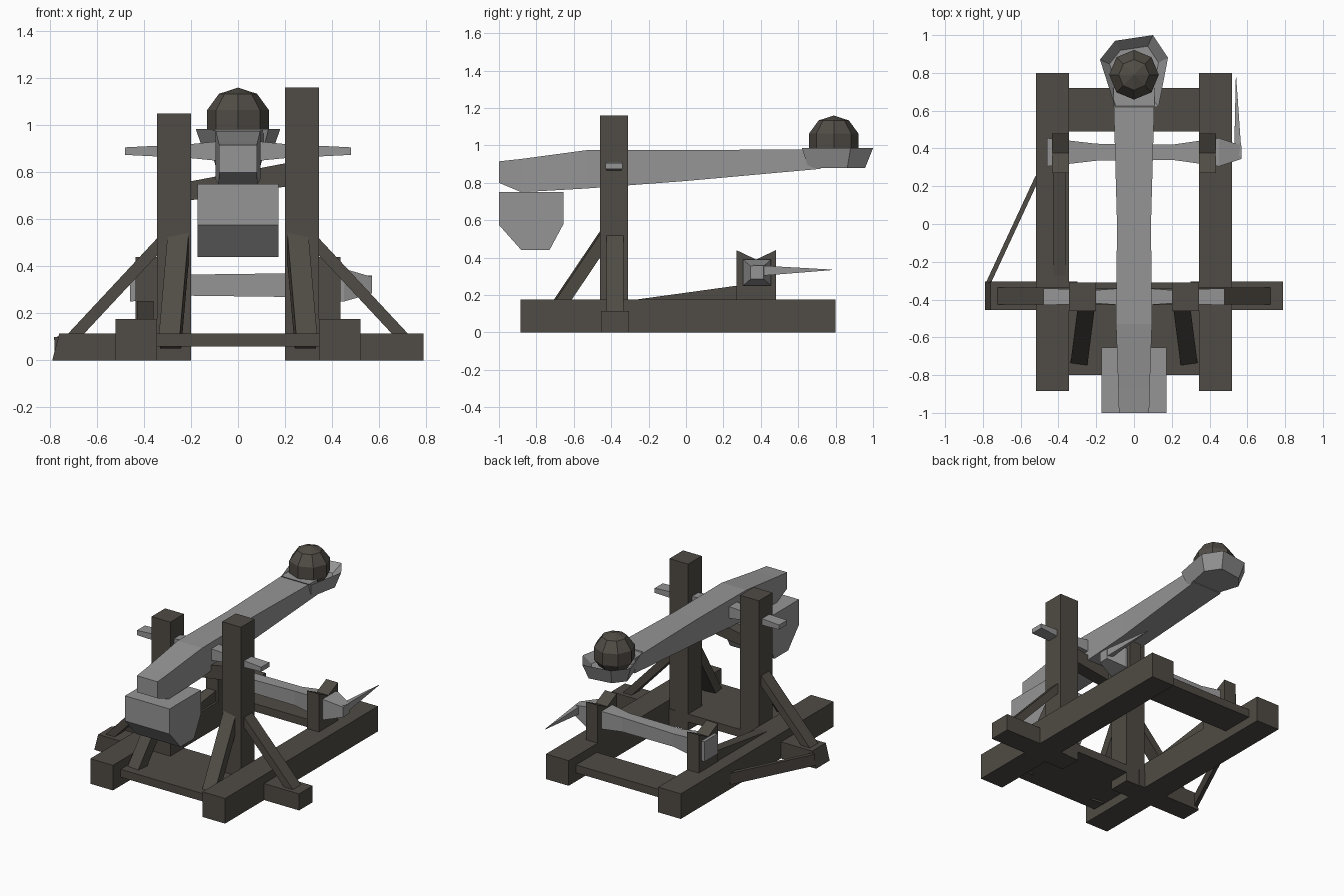
import bpy
import bmesh
from mathutils import Vector

default = bpy.data.objects.get("Cube")
if default:
    bpy.data.objects.remove(default, do_unlink=True)


def make_material(name, colour):
    mat = bpy.data.materials.new(name)
    mat.use_nodes = True
    rgba = (*colour, 1)
    mat.diffuse_color = rgba
    mat.node_tree.nodes["Principled BSDF"].inputs["Base Color"].default_value = rgba
    return mat


dark_wood = make_material("dark wood", (0.08, 0.071, 0.059))
pale_grey = make_material("pale grey", (0.3, 0.3, 0.3))


def finish(name, bm, mat):
    bmesh.ops.recalc_face_normals(bm, faces=bm.faces)
    mesh = bpy.data.meshes.new(name)
    bm.to_mesh(mesh)
    bm.free()
    mesh.materials.append(mat)
    obj = bpy.data.objects.new(name, mesh)
    bpy.context.collection.objects.link(obj)
    return obj


def loft(name, rings, mat):
    """Skin a row of matching rings and cap both ends."""
    bm = bmesh.new()
    loops = [[bm.verts.new(p) for p in ring] for ring in rings]
    for low, high in zip(loops, loops[1:]):
        for i in range(len(low)):
            j = (i + 1) % len(low)
            bm.faces.new((low[i], low[j], high[j], high[i]))
    bm.faces.new(loops[0])
    bm.faces.new(loops[-1])
    return finish(name, bm, mat)


def rect(axis, at, u, v):
    """Rectangle facing an axis; u and v are ranges on the other two axes."""
    ring = []
    for a, b in ((u[0], v[0]), (u[1], v[0]), (u[1], v[1]), (u[0], v[1])):
        p = [a, b]
        p.insert("xyz".index(axis), at)
        ring.append(p)
    return ring


def box(name, x, y, z, mat):
    return loft(name, [rect("z", h, x, y) for h in z], mat)


def side_profile(name, points, x, mat):
    """Extrude a y-z outline across x."""
    return loft(name, [[(a, y, z) for y, z in points] for a in x], mat)


def strut(name, start, end, wide, thick, mat, taper=1):
    """Four-sided bar between two points."""
    start, end = Vector(start), Vector(end)
    along = (end - start).normalized()
    u = along.cross(Vector((0, 0, 1))).normalized()
    v = along.cross(u)
    rings = []
    for p, s in ((start, 1), (end, taper)):
        a, b = u * wide * s / 2, v * thick * s / 2
        rings.append([p + a + b, p - a + b, p - a - b, p + a - b])
    return loft(name, rings, mat)


# Base frame, posts and braces, one of each per side
post_y = (-0.46, -0.31)
for side, s, post_top in (("right", -1, 1.05), ("left", 1, 1.16)):
    def span(a, b):
        return (s * a, s * b)

    box(side + "_rail", span(0.345, 0.52), (-0.885, 0.8), (0, 0.175), dark_wood)
    box(side + "_post", span(0.2, 0.345), post_y, (0, post_top), dark_wood)
    tip = 0.76 if s < 0 else 0.79
    loft(side + "_outrigger",
         [rect("z", 0, span(0.3, 0.79), (-0.455, -0.305)),
          rect("z", 0.115, span(0.3, tip), (-0.455, -0.305))], dark_wood)
    strut(side + "_side_brace", (s * 0.72, -0.38, 0.08), (s * 0.3, -0.38, 0.53),
          0.09, 0.05, dark_wood)
    strut(side + "_front_brace", (s * 0.29, -0.73, 0.07), (s * 0.25, -0.42, 0.53),
          0.09, 0.07, dark_wood)
    # Notched bearing block that carries the winch
    side_profile(side + "_winch_support",
                 [(0.27, 0.17), (0.48, 0.17), (0.48, 0.44), (0.375, 0.39), (0.27, 0.44)],
                 span(0.345, 0.435), dark_wood)

# Beams across the frame
for name, y in (("front_crossbeam", (-0.8, -0.31)), ("rear_crossbeam", (0.49, 0.72))):
    box(name, (-0.36, 0.36), y, (0.06, 0.115), dark_wood)
loft("upper_crossbeam",
     [rect("x", -0.21, (-0.43, -0.34), (0.68, 0.76)),
      rect("x", 0.21, (-0.43, -0.34), (0.74, 0.84))], dark_wood)

# Extra bracing on the right side
strut("right_rear_brace", (-0.77, -0.31, 0.06), (-0.51, 0.25, 0.07),
      0.025, 0.08, dark_wood)
side_profile("right_rail_wedge", [(-0.31, 0.17), (0.27, 0.17), (0.27, 0.25)],
             (-0.43, -0.36), dark_wood)

# Axle through the posts
loft("axle",
     [rect("x", x, (-0.385 - w, -0.385 + w), (0.89 - h, 0.89 + h))
      for x, w, h in ((-0.48, 0.045, 0.016), (-0.2, 0.035, 0.03), (0, 0.05, 0.05),
                      (0.2, 0.035, 0.03), (0.48, 0.045, 0.016))], pale_grey)

# Throwing arm
loft("throwing_arm",
     [rect("y", y, (-w, w), z)
      for y, w, z in ((-1, 0.08, (0.8, 0.915)), (-0.88, 0.083, (0.75, 0.928)),
                      (-0.53, 0.095, (0.77, 0.975)), (0, 0.09, (0.81, 0.975)),
                      (0.72, 0.11, (0.875, 0.98)))], pale_grey)

# Cup at the end of the arm
cup = [(-0.1, 0.62), (-0.18, 0.87), (-0.1, 0.97), (0.1, 1.0), (0.18, 0.88), (0.13, 0.62)]


def cup_ring(scale, z):
    return [(x * scale, 0.79 + (y - 0.79) * scale, z) for x, y in cup]


loft("cup", [cup_ring(0.8, 0.88), cup_ring(1, 0.985), cup_ring(0.72, 0.93)], pale_grey)

# Stone ball
bm = bmesh.new()
bmesh.ops.create_uvsphere(bm, u_segments=8, v_segments=5, radius=0.138)
bmesh.ops.translate(bm, verts=bm.verts, vec=(0, 0.79, 1.022))
finish("stone_ball", bm, dark_wood)

# Counterweight box
side_profile("counterweight",
             [(-1, 0.75), (-0.655, 0.75), (-0.655, 0.58), (-0.73, 0.44),
              (-0.88, 0.44), (-1, 0.575)], (-0.172, 0.172), pale_grey)

# Winch drum with its handle
loft("winch_drum",
     [rect("x", x, (0.38 - w, 0.38 + w), (0.32 - h, 0.32 + h))
      for x, w, h in ((-0.46, 0.075, 0.07), (-0.2, 0.045, 0.045), (0.2, 0.04, 0.05),
                      (0.45, 0.075, 0.07), (0.57, 0.035, 0.035))], pale_grey)
strut("winch_handle", (0.55, 0.36, 0.33), (0.54, 0.78, 0.335),
      0.04, 0.06, pale_grey, taper=0.05)
